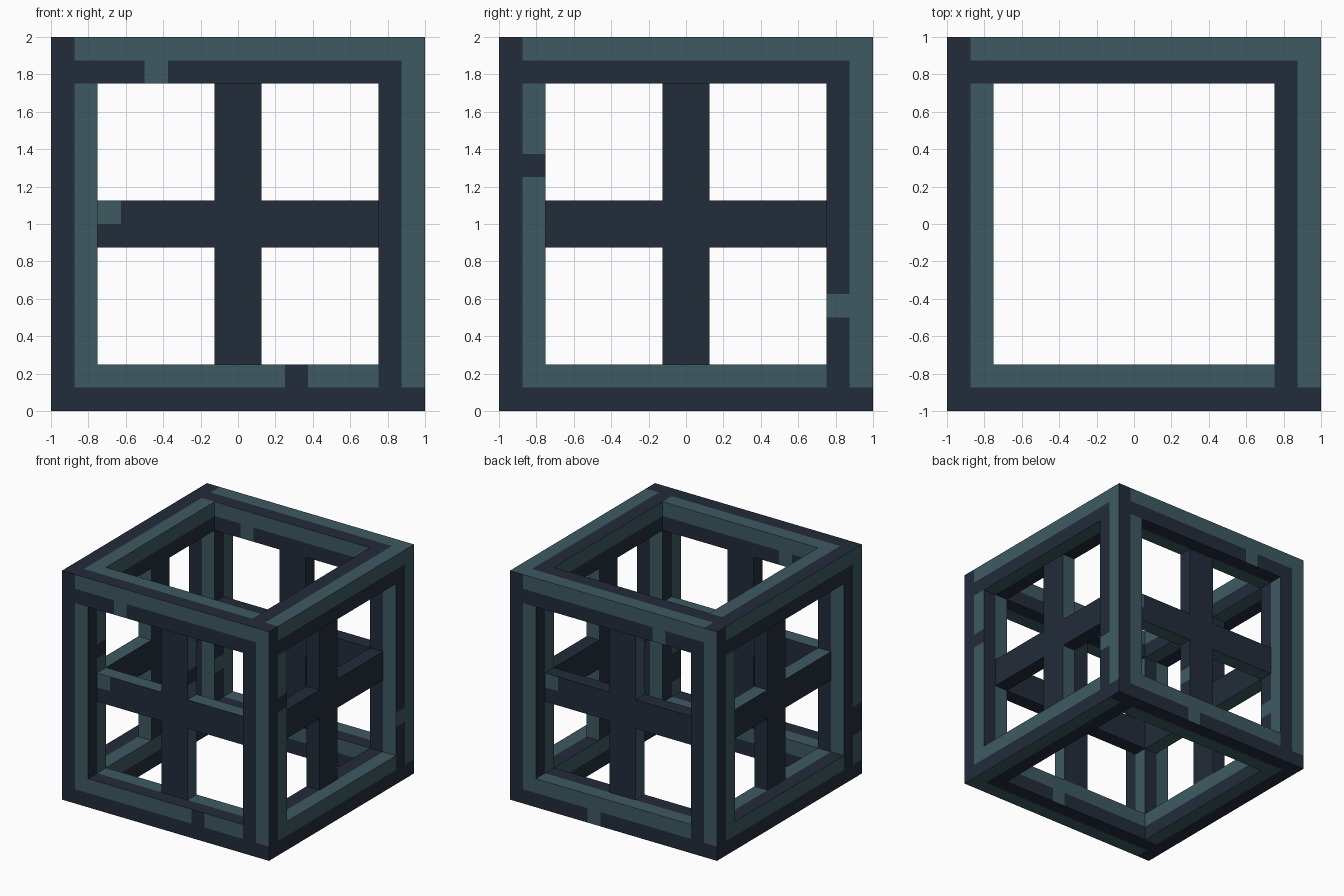
import bpy, bmesh, math
from mathutils import Vector

if "Cube" in bpy.data.objects:
    bpy.data.objects.remove(bpy.data.objects["Cube"])

CELL = 0.125  # painted pattern is a 16 x 16 grid on every side


def flat(name, rgb):
    m = bpy.data.materials.new(name)
    m.diffuse_color = (*rgb, 1)
    m.use_nodes = True
    m.node_tree.nodes["Principled BSDF"].inputs["Base Color"].default_value = m.diffuse_color
    return m


MATS = [flat("dark navy", (0.016, 0.025, 0.042)),
        flat("muted teal", (0.047, 0.102, 0.122))]

# each side: right direction, up direction, cells where the pattern is swapped
SIDES = {
    (0, -1, 0): ((1, 0, 0), (0, 0, 1), {(4, 14), (10, 1), (2, 8)}),
    (0, 1, 0): ((-1, 0, 0), (0, 0, 1), {(11, 14), (6, 0), (2, 8)}),
    (1, 0, 0): ((0, 1, 0), (0, 0, 1), {(1, 10), (14, 4)}),
    (-1, 0, 0): ((0, -1, 0), (0, 0, 1), {(15, 3), (15, 4)}),
    (0, 0, 1): ((1, 0, 0), (0, 1, 0), set()),
    (0, 0, -1): ((1, 0, 0), (0, -1, 0), set()),
}


def is_teal(u, v):
    """Two-tone bevel pattern: outer ring, inner ring, plain middle."""
    if v == 15:
        return u > 0
    if u == 0 or v == 0:
        return False
    if u == 15:
        return True
    if v == 14 or u == 14:
        return False
    return u == 1 or v == 1


def bar(name, lo, hi, open_axis=None):
    """Box cut along the pattern grid and painted by face direction."""
    lo, hi = Vector(lo), Vector(hi)
    bm = bmesh.new()
    bmesh.ops.create_cube(bm, size=1)
    for v in bm.verts:
        v.co = Vector((lo[i] if v.co[i] < 0 else hi[i]) for i in range(3))
    for axis in range(3):
        normal = Vector((0, 0, 0))
        normal[axis] = 1
        for k in range(1, round((hi[axis] - lo[axis]) / CELL)):
            bmesh.ops.bisect_plane(
                bm, geom=bm.verts[:] + bm.edges[:] + bm.faces[:],
                plane_co=normal * (lo[axis] + k * CELL), plane_no=normal)
    bm.normal_update()
    # drop end caps buried in the neighbouring bars
    if open_axis is not None:
        caps = [f for f in bm.faces if abs(f.normal[open_axis]) > 0.5]
        bmesh.ops.delete(bm, geom=caps, context='FACES')
    for f in bm.faces:
        right, up, swaps = SIDES[tuple(round(c) for c in f.normal)]
        p = f.calc_center_median() - Vector((0, 0, 1))
        cell = tuple(math.floor((p.dot(Vector(d)) + 1) / CELL) for d in (right, up))
        f.material_index = int(is_teal(*cell) != (cell in swaps))
    bmesh.ops.dissolve_limit(bm, angle_limit=0.01, verts=bm.verts[:],
                             edges=bm.edges[:], delimit={'MATERIAL'})
    me = bpy.data.meshes.new(name)
    bm.to_mesh(me)
    bm.free()
    for m in MATS:
        me.materials.append(m)
    bpy.context.collection.objects.link(bpy.data.objects.new(name, me))


def span(sign, near, far):
    """Interval between two distances on one side of the centre."""
    return tuple(sorted((sign * near, sign * far)))


def place(name, along_x, length, depth, height):
    """Bar on a side wall; along_x selects front/back or left/right walls."""
    x, y = (length, depth) if along_x else (depth, length)
    return name, (x[0], y[0], height[0]), (x[1], y[1], height[1])


# corner posts
for sx, xn in ((-1, "left"), (1, "right")):
    for sy, yn in ((-1, "front"), (1, "back")):
        x, y = span(sx, 0.75, 1), span(sy, 0.75, 1)
        bar(f"{yn}_{xn}_post", (x[0], y[0], 0), (x[1], y[1], 2))

for wall, along_x, sign in (("front", True, -1), ("back", True, 1),
                            ("left", False, -1), ("right", False, 1)):
    axis = 0 if along_x else 1
    # top and bottom rails
    for level, height in (("bottom", (0, 0.25)), ("top", (1.75, 2))):
        bar(*place(f"{wall}_{level}_rail", along_x, (-0.75, 0.75),
                   span(sign, 0.75, 1), height), open_axis=axis)
    # recessed cross: upright and two arms
    depth = span(sign, 0.75, 0.875)
    bar(*place(f"{wall}_cross_upright", along_x, (-0.125, 0.125),
               depth, (0.25, 1.75)), open_axis=2)
    for s, part in ((-1, "a"), (1, "b")):
        bar(*place(f"{wall}_cross_arm_{part}", along_x, span(s, 0.125, 0.75),
                   depth, (0.875, 1.125)), open_axis=axis)
